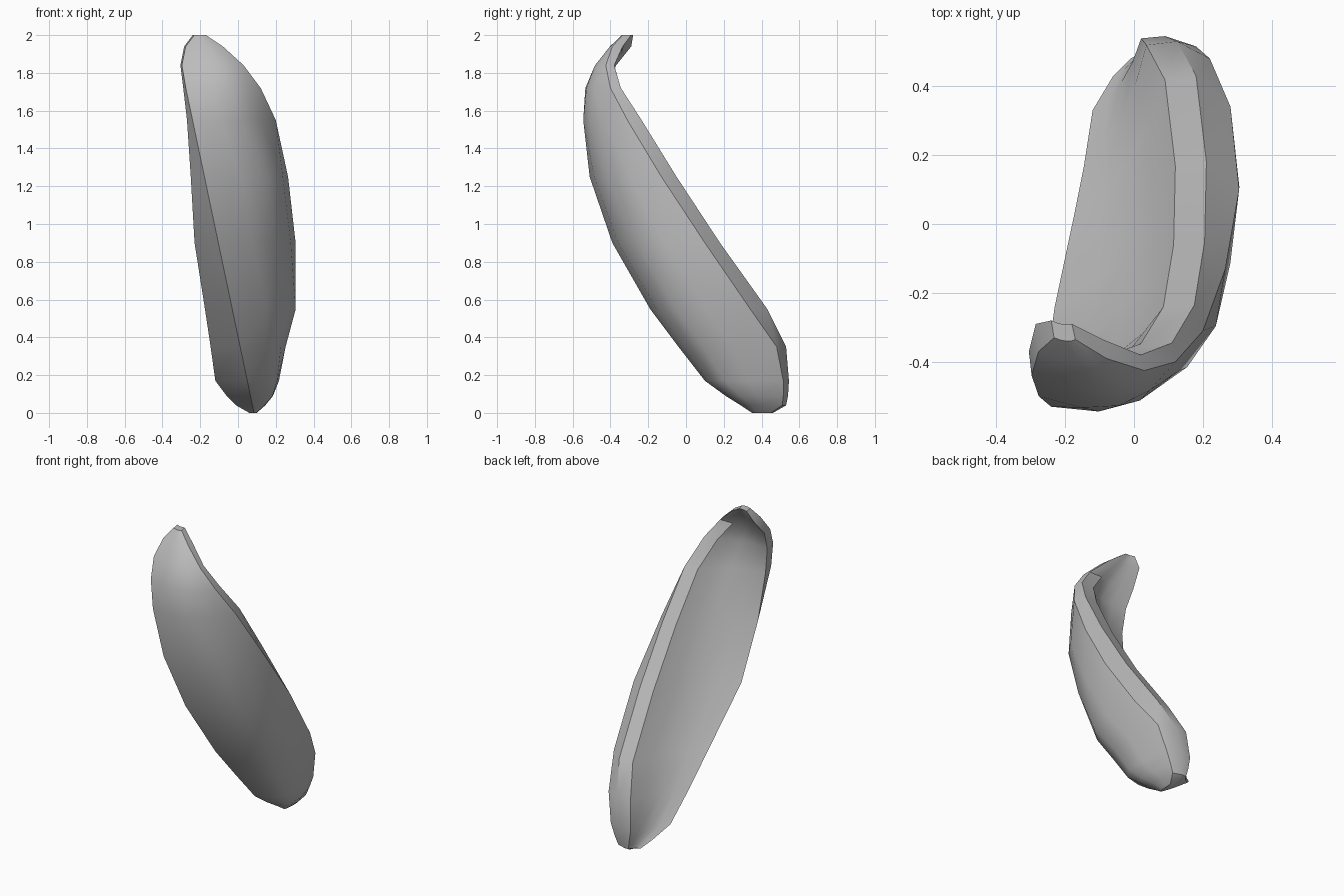
import bpy
import bmesh
from mathutils import Vector

# Remove the default cube only
if "Cube" in bpy.data.objects:
    bpy.data.objects.remove(bpy.data.objects["Cube"], do_unlink=True)

# Guide rails per height: z, thin edge x y, front crease y, rim outer x y, rim crest x y
STATIONS = [
    (0.00, 0.06, 0.42, 0.35, 0.1, 0.45, 0.09, 0.46),
    (0.04, -0.01, 0.48, 0.29, 0.13, 0.51, 0.07, 0.53),
    (0.09, -0.06, 0.43, 0.21, 0.15, 0.515, 0.08, 0.54),
    (0.17, -0.12, 0.33, 0.10, 0.18, 0.515, 0.09, 0.545),
    (0.35, -0.145, 0.17, -0.04, 0.22, 0.48, 0.125, 0.53),
    (0.55, -0.175, 0.02, -0.19, 0.28, 0.34, 0.18, 0.43),
    (0.90, -0.23, -0.24, -0.39, 0.305, 0.1, 0.21, 0.18),
    (1.25, -0.25, -0.38, -0.51, 0.265, -0.13, 0.205, -0.05),
    (1.55, -0.27, -0.43, -0.53, 0.2, -0.31, 0.175, -0.235),
    (1.72, -0.29, -0.42, -0.5, 0.12, -0.4, 0.11, -0.345),
    (1.84, -0.305, -0.37, -0.44, 0.03, -0.425, 0.02, -0.38),
    (1.94, -0.285, -0.29, -0.37, -0.08, -0.39, -0.09, -0.335),
    (2.00, -0.24, -0.28, -0.33, -0.17, -0.335, -0.18, -0.29),
]


def clamp(value):
    return min(1, max(0, value))


def arc(start, corner, end, steps):
    """Inner points of a quadratic curve from start to end."""
    points = []
    for i in range(1, steps):
        t = i / steps
        points.append(start * (1 - t) ** 2 + corner * 2 * t * (1 - t) + end * t * t)
    return points


def section(z, edge_x, edge_y, front_y, outer_x, outer_y, crest_x, crest_y):
    """Closed cross-section: front band, outer bulge, rim, hollow inside."""
    edge = Vector((edge_x, edge_y, z))
    crease = Vector((max(0.085 - 0.21 * z, edge_x + 0.008), front_y, z))
    outer = Vector((outer_x, outer_y, z))
    crest = Vector((crest_x, crest_y, z))

    # The front swells toward the curled tip, the side toward the base
    width = outer.x - crease.x
    swell = 0.28 * width * clamp((z - 1.25) / 0.5)
    pull = 0.33 * width * clamp((z - 1.25) / 0.3)
    push = 0.12 * clamp((0.9 - z) / 0.35) * clamp(z / 0.1)
    outside = Vector((outer.x + push - pull, front_y - swell, z))

    # Flat rim top, then a shallow hollow running out to the thin edge
    reach = crest.x - edge.x
    lip = crest + Vector((-min(0.09, 0.33 * reach), 0.03 * (edge_y - crest_y), 0))
    span = edge - lip
    sink = 0.16 * reach * clamp((z - 1.25) / 0.5)
    hollow = lip + Vector((0.3 * span.x, 0.7 * span.y - sink, 0))
    return ([edge, crease] + arc(crease, outside, outer, 4)
            + [outer, crest, lip] + arc(lip, hollow, edge, 4))


# Hollow curved shell, lofted through the sections
bm = bmesh.new()
rings = [[bm.verts.new(p) for p in section(*row)] for row in STATIONS]
count = len(rings[0])
for low, high in zip(rings, rings[1:]):
    for i in range(count):
        j = (i + 1) % count
        bm.faces.new((low[i], low[j], high[j], high[i]))
bm.faces.new(list(reversed(rings[0])))
bm.faces.new(rings[-1])
bmesh.ops.recalc_face_normals(bm, faces=bm.faces)
mesh = bpy.data.meshes.new("curved_shell")
bm.to_mesh(mesh)
bm.free()

shell = bpy.data.objects.new("curved_shell", mesh)
bpy.context.collection.objects.link(shell)

# Plain grey surface
grey = bpy.data.materials.new("plain_grey")
grey.use_nodes = True
colour = (0.5, 0.5, 0.5, 1)
grey.diffuse_color = colour
grey.node_tree.nodes["Principled BSDF"].inputs["Base Color"].default_value = colour
mesh.materials.append(grey)

# Smooth faces, keeping the rim edges sharp
bpy.ops.object.select_all(action="DESELECT")
shell.select_set(True)
bpy.context.view_layer.objects.active = shell
bpy.ops.object.shade_smooth_by_angle(angle=0.6)
